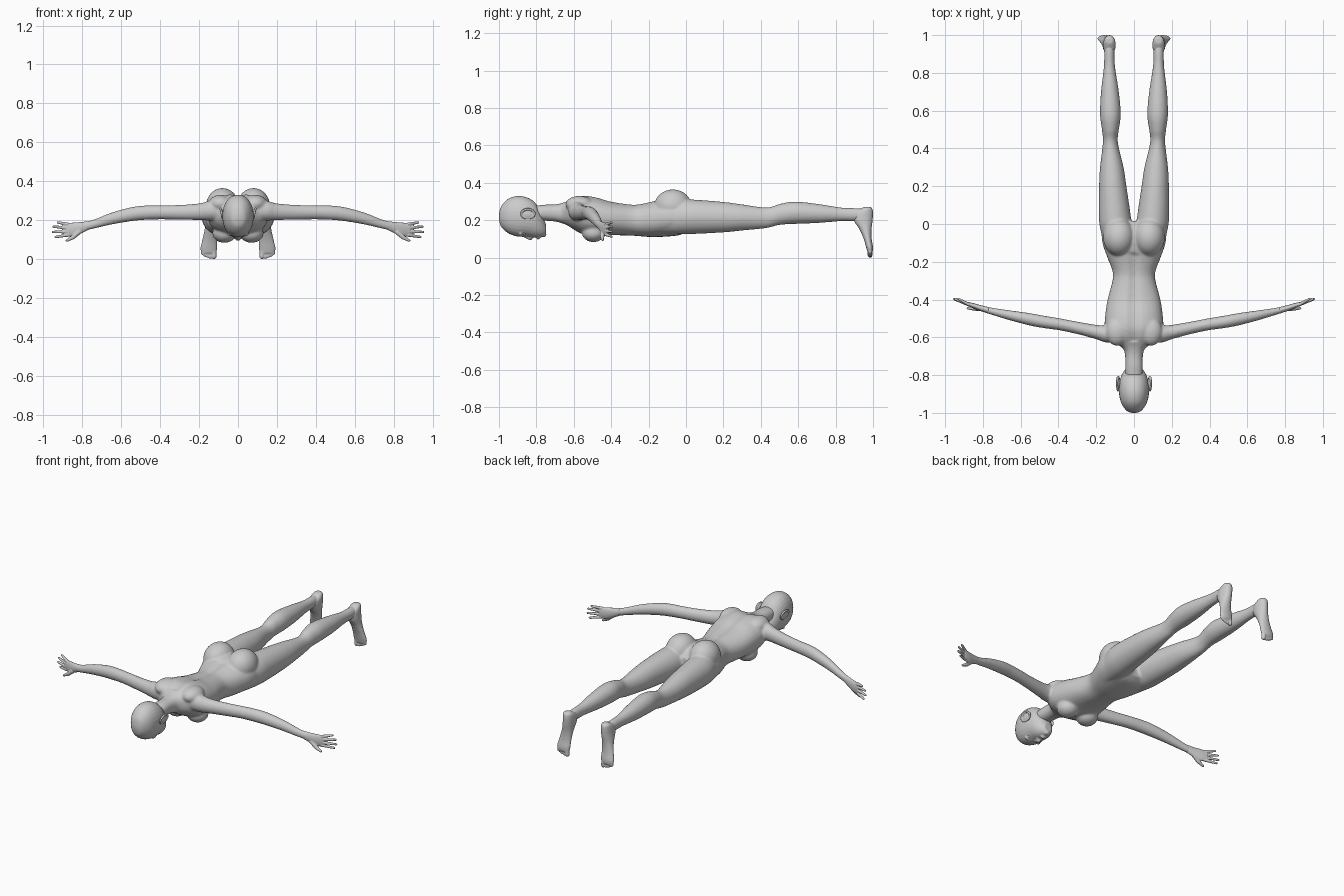
import bpy, bmesh, math
from mathutils import Vector, Matrix


def spline(rows, steps):
    """Catmull-Rom interpolation through rows of numbers."""
    out, n = [], len(rows)
    for i in range(n - 1):
        a, b, c, d = (rows[max(0, min(n - 1, i + k))] for k in (-1, 0, 1, 2))
        for s in range(steps):
            t = s / steps
            out.append([0.5 * (2 * q + (r - p) * t + (2 * p - 5 * q + 4 * r - w) * t * t
                               + (3 * q - p - 3 * r + w) * t ** 3)
                        for p, q, r, w in zip(a, b, c, d)])
    return out + [list(rows[-1])]


def loft(bm, rings, sides=28, power=2.0):
    """Skin rings given as (centre, half axis u, half axis v), capped."""
    loops = []
    for c, u, v in rings:
        loop = []
        for k in range(sides):
            a = 2 * math.pi * k / sides
            ca, sa = math.cos(a), math.sin(a)
            e = 2 / power
            loop.append(bm.verts.new(c + u * math.copysign(abs(ca) ** e, ca)
                                     + v * math.copysign(abs(sa) ** e, sa)))
        loops.append(loop)
    faces = [bm.faces.new(loops[0]), bm.faces.new(loops[-1][::-1])]
    for p, q in zip(loops, loops[1:]):
        for k in range(sides):
            j = (k + 1) % sides
            faces.append(bm.faces.new((p[k], q[k], q[j], p[j])))
    bmesh.ops.recalc_face_normals(bm, faces=faces)


def along_y(bm, rows, s=1, power=2.0):
    """Rows: y, x min, x max, z min, z max."""
    loft(bm, [(Vector((s * (a + b) / 2, y, (c + d) / 2)), Vector(((b - a) / 2, 0, 0)),
               Vector((0, 0, (d - c) / 2))) for y, a, b, c, d in spline(rows, 5)], power=power)


def along_x(bm, rows, s):
    """Rows: x, y, z, half depth, half height."""
    loft(bm, [(Vector((s * x, y, z)), Vector((0, a, 0)), Vector((0, 0, b)))
              for x, y, z, a, b in spline(rows, 5)])


def blob(bm, c, r):
    bmesh.ops.create_uvsphere(bm, u_segments=24, v_segments=16, radius=1,
                              matrix=Matrix.Translation(c) @ Matrix.Diagonal((*r, 1)))


def digit(bm, p, q, r0, r1):
    """Tapered finger or toe with a round tip."""
    p, q = Vector(p), Vector(q)
    d = (q - p).normalized()
    u = d.orthogonal().normalized()
    w = d.cross(u)
    rings = [(p.lerp(q, t), u * (r0 + (r1 - r0) * t), w * (r0 + (r1 - r0) * t)) for t in (0, 0.5, 1)]
    rings += [(q + d * r1 * math.sin(a), u * r1 * math.cos(a), w * r1 * math.cos(a)) for a in (0.5, 1.0, 1.4)]
    loft(bm, rings, 12)


def finish(bm, name, voxel=0, smooth=0):
    me = bpy.data.meshes.new(name)
    bm.to_mesh(me)
    bm.free()
    ob = bpy.data.objects.new(name, me)
    bpy.context.collection.objects.link(ob)
    if voxel:
        m = ob.modifiers.new("merge", 'REMESH')
        m.mode, m.voxel_size, m.use_smooth_shade = 'VOXEL', voxel, True
        m = ob.modifiers.new("soften", 'SMOOTH')
        m.factor, m.iterations = 0.5, smooth
    me.polygons.foreach_set("use_smooth", [True] * len(me.polygons))
    return ob


# Torso and neck, with a groove along the spine
body = bmesh.new()
torso = [(-0.82, .045, .20, .275), (-0.76, .047, .198, .283), (-0.70, .047, .193, .285),
         (-0.66, .058, .183, .293), (-0.63, .10, .17, .305), (-0.60, .135, .15, .323),
         (-0.55, .155, .125, .335), (-0.48, .152, .115, .325), (-0.40, .140, .12, .302),
         (-0.30, .114, .118, .288), (-0.25, .114, .115, .289), (-0.18, .14, .11, .303),
         (-0.10, .167, .113, .32), (-0.03, .165, .122, .31), (0.015, .10, .15, .27)]
along_y(body, [(y, -w, w, a, b) for y, w, a, b in torso], power=2.25)
for v in body.verts:
    if -0.62 < v.co.y < -0.15 and v.co.z > 0.25:
        v.co.z -= 0.012 * math.exp(-(v.co.x / 0.02) ** 2)

leg = [(-.12, .03, .155, .13, .29), (-.02, .012, .18, .125, .31), (.05, .018, .186, .127, .31),
       (.2, .04, .185, .135, .298), (.3, .055, .18, .145, .285), (.43, .085, .165, .158, .268),
       (.5, .08, .17, .175, .287), (.58, .07, .18, .18, .30), (.7, .08, .175, .185, .288),
       (.83, .1, .16, .195, .268), (.9, .103, .158, .195, .265), (.95, .105, .158, .2, .262)]
arm = [(.07, -.59, .25, .04, .05), (.15, -.582, .248, .045, .05), (.2, -.572, .243, .038, .043),
       (.3, -.55, .24, .033, .038), (.4, -.53, .24, .032, .036), (.48, -.518, .238, .033, .037),
       (.55, -.505, .23, .033, .036), (.65, -.485, .208, .027, .031), (.74, -.465, .18, .02, .024),
       (.80, -.45, .165, .016, .023)]
for s in (-1, 1):
    along_y(body, leg, s)
    along_x(body, arm, s)
    blob(body, (s * .08, -.07, .275), (.084, .1, .09))     # buttock
    blob(body, (s * .07, -.495, .133), (.062, .062, .05))  # breast
    blob(body, (s * .09, -.57, .285), (.06, .075, .045))   # shoulder blade
finish(body, "body", 0.006, 10)

# Head with nose, lips, brow and chin
head = bmesh.new()
skull = [(-1.0, .012, .205, .23), (-.988, .04, .165, .275), (-.95, .067, .13, .315),
         (-.90, .079, .113, .33), (-.85, .079, .112, .322), (-.81, .07, .107, .298),
         (-.785, .058, .108, .26), (-.765, .043, .112, .22), (-.748, .024, .125, .175)]
along_y(head, [(y, -w, w, a, b) for y, w, a, b in skull], power=2.15)
digit(head, (0, -.875, .122), (0, -.832, .104), .008, .012)
blob(head, (0, -.79, .108), (.02, .011, .011))
blob(head, (0, -.762, .125), (.02, .016, .016))
for s in (-1, 1):
    blob(head, (s * .011, -.828, .112), (.009, .009, .009))
    blob(head, (s * .032, -.885, .129), (.024, .009, .012))
finish(head, "head", 0.004, 6)

for s, side in ((-1, "right"), (1, "left")):
    # Eye
    eye = bmesh.new()
    blob(eye, (s * .032, -.865, .132), (.017, .010, .012))
    finish(eye, side + "_eye")

    # Ear: shallow dish with a raised rim
    ear = bmesh.new()
    blob(ear, (s * .08, -.845, .232), (.008, .032, .022))
    n = 14
    pts = [Vector((s * (.084 + .006 * math.sin(a)), -.845 + .036 * math.cos(a), .235 + .025 * math.sin(a)))
           for a in (2 * math.pi * k / n for k in range(n))]
    for k in range(n):
        digit(ear, pts[k], pts[(k + 1) % n], .006, .006)
    finish(ear, side + "_ear", 0.003, 3)

    # Hand: palm, four fingers, thumb
    hand = bmesh.new()
    along_x(hand, [(.77, -.457, .172, .017, .023), (.81, -.446, .16, .016, .030),
                   (.85, -.433, .151, .014, .036), (.885, -.422, .15, .010, .034)], s)
    for z0, x1, z1 in ((.178, .926, .188), (.160, .948, .166), (.141, .952, .139), (.124, .938, .113)):
        digit(hand, (s * .872, -.428, z0), (s * x1, -.398, z1), .0095, .0065)
    digit(hand, (s * .815, -.448, .142), (s * .848, -.448, .112), .014, .011)
    digit(hand, (s * .848, -.448, .112), (s * .88, -.446, .095), .011, .007)
    finish(hand, side + "_hand", 0.003, 4)

    # Foot: hangs down from the ankle, toes at the floor
    foot = bmesh.new()
    rows = [(.272, .13, .016, .955, .985), (.262, .13, .027, .935, .996), (.24, .13, .033, .90, 1.0),
            (.20, .132, .034, .897, .998), (.15, .138, .034, .928, .992), (.10, .145, .038, .95, .993),
            (.055, .15, .043, .963, 1.0), (.03, .15, .038, .97, .998)]
    loft(foot, [(Vector((s * x, (a + b) / 2, z)), Vector((w, 0, 0)), Vector((0, (b - a) / 2, 0)))
                for z, x, w, a, b in spline(rows, 5)])
    for x, z, r in ((.123, .012, .013), (.143, .010, .009), (.158, .014, .0085),
                    (.172, .020, .008), (.184, .028, .008)):
        digit(foot, (s * (.15 + (x - .15) * .9), .983, .06), (s * x, .984, z), r, r)
    finish(foot, side + "_foot", 0.004, 4)
